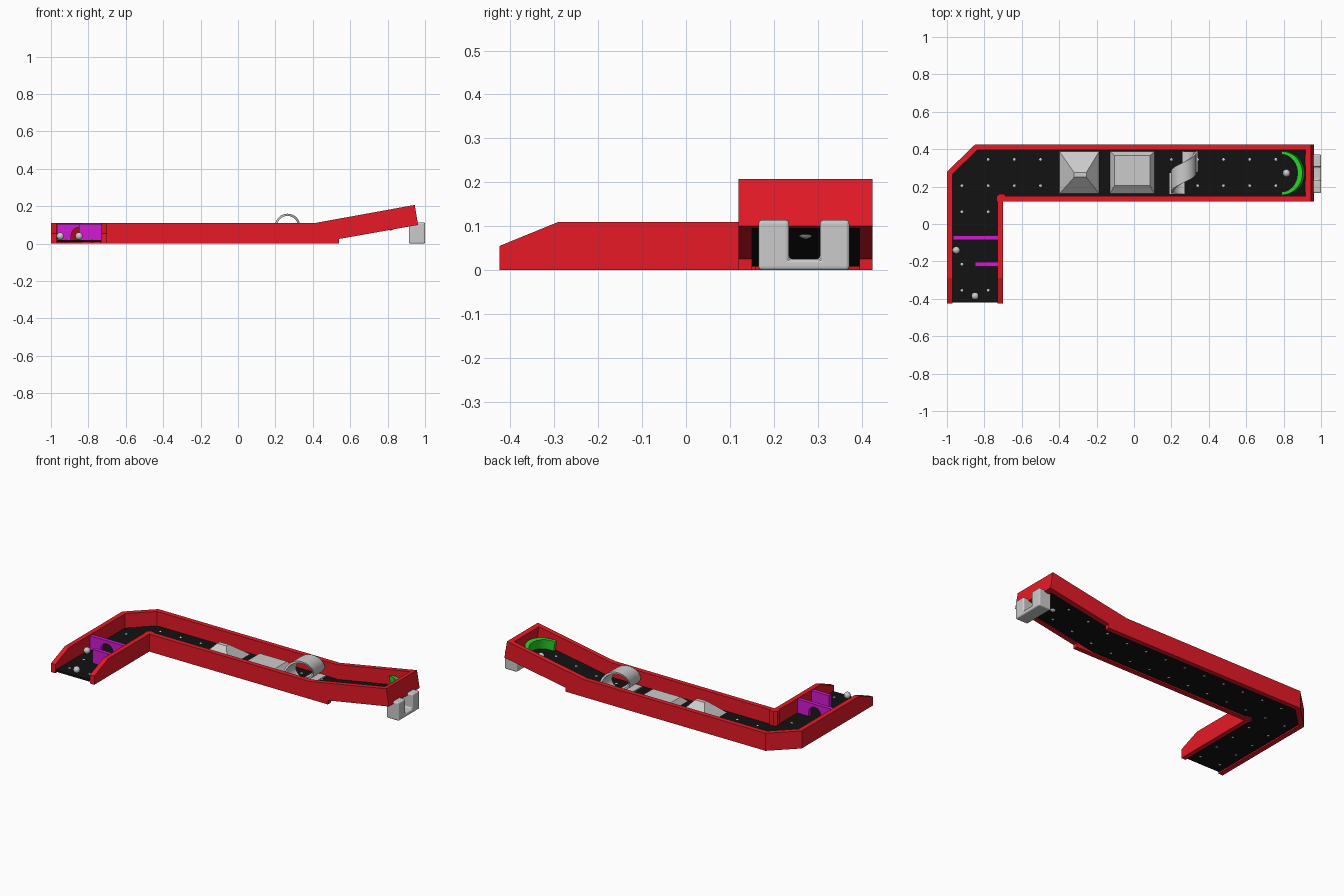
import bpy, bmesh, math
from mathutils import Vector

if "Cube" in bpy.data.objects:
    bpy.data.objects.remove(bpy.data.objects["Cube"])


def material(name, rgb):
    m = bpy.data.materials.new(name)
    m.diffuse_color = (*rgb, 1)
    m.use_nodes = True
    m.node_tree.nodes["Principled BSDF"].inputs["Base Color"].default_value = m.diffuse_color
    return m


RED = material("red", (0.8, 0.01, 0.02))
BLACK = material("black", (0.006, 0.006, 0.006))
MAGENTA = material("magenta", (0.65, 0.01, 0.65))
GREEN = material("green", (0.02, 0.65, 0.02))


def finish(name, bm, mat=None, smooth=False):
    bmesh.ops.recalc_face_normals(bm, faces=bm.faces)
    me = bpy.data.meshes.new(name)
    bm.to_mesh(me)
    bm.free()
    ob = bpy.data.objects.new(name, me)
    bpy.context.collection.objects.link(ob)
    if mat:
        me.materials.append(mat)
    if smooth:
        bpy.context.view_layer.objects.active = ob
        ob.select_set(True)
        bpy.ops.object.shade_smooth_by_angle(angle=math.radians(35))
        ob.select_set(False)
    return ob


def prism(name, profile, axis, lo, hi, mat=None, bevel=0, smooth=False):
    """Extrude a 2D profile along an axis; the profile uses the other two axes in order."""
    bm = bmesh.new()
    def point(p, d):
        c = list(p)
        c.insert("xyz".index(axis), d)
        return bm.verts.new(c)
    face = bm.faces.new([point(p, lo) for p in profile])
    ext = bmesh.ops.extrude_face_region(bm, geom=[face])
    move = Vector([hi - lo if a == axis else 0 for a in "xyz"])
    bmesh.ops.translate(bm, vec=move, verts=[v for v in ext["geom"] if isinstance(v, bmesh.types.BMVert)])
    ob = finish(name, bm, mat, smooth)
    if bevel:
        mod = ob.modifiers.new("bevel", "BEVEL")
        mod.width, mod.segments = bevel, 3
    return ob


def ball(name, loc, scale):
    bm = bmesh.new()
    bmesh.ops.create_uvsphere(bm, u_segments=20, v_segments=12, radius=1)
    for v in bm.verts:
        v.co = Vector([l + s * c for l, s, c in zip(loc, scale, v.co)])
    return finish(name, bm, None, True)


def frustum(name, base, top, z0, z1):
    """Four-sided block; base and top are (x0, x1, y0, y1)."""
    bm = bmesh.new()
    rings = []
    for (x0, x1, y0, y1), z in ((base, z0), (top, z1)):
        rings.append([bm.verts.new((x, y, z)) for x, y in ((x0, y0), (x1, y0), (x1, y1), (x0, y1))])
    a, b = rings
    bm.faces.new(a)
    bm.faces.new(b)
    for i in range(4):
        j = (i + 1) % 4
        bm.faces.new((a[i], a[j], b[j], b[i]))
    return finish(name, bm)


def floor_z(x):
    return 0.02 + max(0, x - 0.42) * 0.177


# Long side walls bending up into the ramp
def long_wall(x0):
    return [(x0, 0), (0.54, 0), (0.54, 0.025), (0.963, 0.10), (0.945, 0.207), (0.41, 0.11), (x0, 0.11)]


prism("back_wall", long_wall(-0.85), "y", 0.395, 0.425, RED)
prism("inner_wall", long_wall(-0.73), "y", 0.12, 0.15, RED)
prism("end_wall", [(0.934, 0.095), (0.963, 0.10), (0.945, 0.207), (0.916, 0.202)], "y", 0.12, 0.425, RED)

# Entry side walls with sloped front ends, and the chamfered corner
for name, x0, x1, y1 in (("left_wall", -1, -0.97, 0.28), ("entry_right_wall", -0.73, -0.70, 0.15)):
    prism(name, [(-0.425, 0), (-0.425, 0.055), (-0.29, 0.11), (y1, 0.11), (y1, 0)], "x", x0, x1, RED)
prism("corner_wall", [(-1, 0.28), (-0.85, 0.425), (-0.838, 0.395), (-0.97, 0.267)], "z", 0, 0.11, RED)
prism("inner_corner_fill", [(-0.735, 0.12), (-0.735, 0.145), (-0.72, 0.16), (-0.69, 0.16), (-0.69, 0.12)],
      "z", 0, 0.11, RED)

# Playing surface
prism("flat_floor", [(-0.985, -0.42), (-0.715, -0.42), (-0.715, 0.135), (0.42, 0.135),
                     (0.42, 0.41), (-0.845, 0.41), (-0.985, 0.275)], "z", 0.008, 0.02, BLACK)
prism("ramp_floor", [(0.42, 0.008), (0.95, 0.102), (0.95, floor_z(0.95)), (0.42, 0.02)],
      "y", 0.135, 0.41, BLACK)

# Rivets through the floor in a regular grid
for i in range(13):
    x = -0.92 + 0.14 * i
    for y in (0.205, 0.345):
        if (i, y) != (0, 0.345):
            ball("floor_rivet", (x, y, floor_z(x) - 0.006), (0.011, 0.011, 0.008))
for x in (-0.92, -0.78):
    for y in (0.065, -0.075, -0.215, -0.355):
        ball("floor_rivet", (x, y, 0.014), (0.011, 0.011, 0.008))

# Golf balls and the one resting in the hole
for x, y, z in ((-0.95, -0.14, 0.04), (-0.85, -0.385, 0.04), (0.815, 0.272, 0.091)):
    ball("ball", (x, y, z), (0.02,) * 3)

# Magenta barriers, the rear one with an arch
arch = [(-0.85 + 0.042 * math.cos(a), 0.045 + 0.042 * math.sin(a))
        for a in [math.pi * (1 - k / 16) for k in range(17)]]
prism("arch_barrier", [(-0.968, 0.018), (-0.892, 0.018)] + arch +
      [(-0.808, 0.018), (-0.73, 0.018), (-0.73, 0.106), (-0.968, 0.106)], "y", -0.086, -0.062, MAGENTA)
prism("half_barrier", [(-0.85, 0.018), (-0.73, 0.018), (-0.73, 0.106), (-0.85, 0.106)],
      "y", -0.226, -0.202, MAGENTA)

# Peaked hill and low plateau
frustum("peaked_hill", (-0.40, -0.185, 0.16, 0.39), (-0.32, -0.255, 0.25, 0.275), 0.018, 0.104)
frustum("low_plateau", (-0.13, 0.11, 0.16, 0.39), (-0.105, 0.085, 0.205, 0.365), 0.018, 0.055)

# Loop: a ribbon that shifts sideways while going round
bm = bmesh.new()
rows, N = [], 48
for k in range(N + 1):
    t = k / N
    s = min(1, max(0, (t - 0.22) / 0.56))
    yc = 0.218 + 0.115 * s
    a = -math.pi / 2 - 2 * math.pi * t
    row = []
    for r, dy in ((0.068, -0.055), (0.068, 0.055), (0.056, 0.055), (0.056, -0.055)):
        row.append(bm.verts.new((0.265 + r * math.cos(a), yc + dy, 0.092 + r * math.sin(a))))
    rows.append(row)
for p, q in zip(rows, rows[1:]):
    for i in range(4):
        j = (i + 1) % 4
        bm.faces.new((p[i], p[j], q[j], q[i]))
bm.faces.new(rows[0])
bm.faces.new(rows[-1])
finish("loop", bm, None, True)
prism("loop_entry", [(0.19, 0.16), (0.27, 0.16), (0.27, 0.273), (0.19, 0.273)], "z", 0.018, 0.028)
prism("loop_exit", [(0.26, 0.278), (0.34, 0.278), (0.34, 0.388), (0.26, 0.388)], "z", 0.018, 0.028)

# Curved green backstop, tilted with the ramp
angles = [math.pi * (k / 24 - 0.5) for k in range(25)]
outer = [(0.80 + 0.112 * math.cos(a), 0.272 + 0.117 * math.sin(a)) for a in angles]
inner = [(0.80 + 0.085 * math.cos(a), 0.272 + 0.100 * math.sin(a)) for a in reversed(angles)]
stop = prism("backstop", outer + inner, "z", 0, 0.065, GREEN, smooth=True)
for v in stop.data.vertices:
    v.co.x -= 0.17 * v.co.z
    v.co.z += floor_z(v.co.x) - 0.003

# Notched support under the ramp end
prism("ramp_support", [(0.165, 0), (0.372, 0), (0.372, 0.114), (0.305, 0.114), (0.305, 0.025),
                       (0.235, 0.025), (0.235, 0.114), (0.165, 0.114)], "x", 0.914, 1.0, bevel=0.008)
